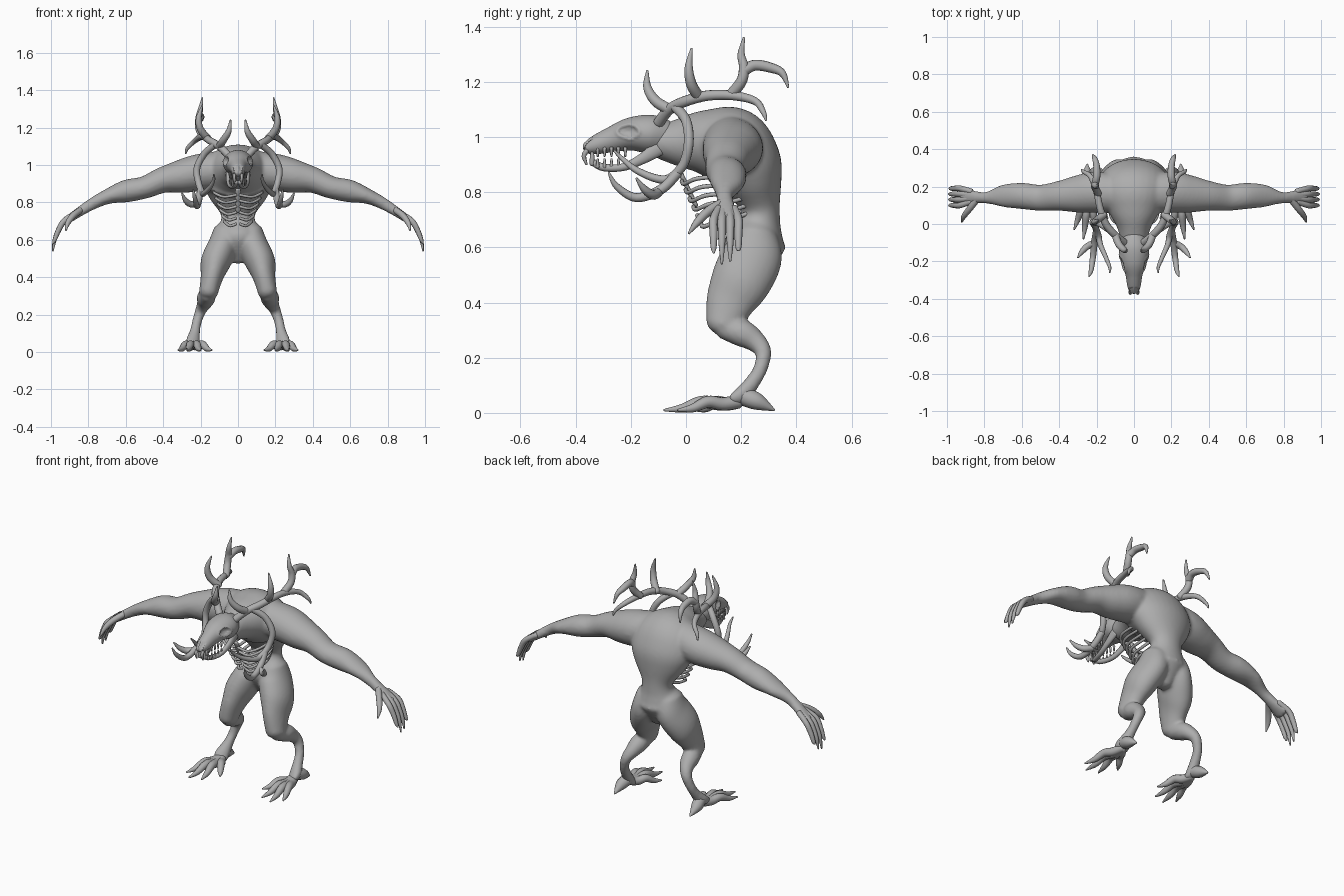
import bpy, bmesh, math
from mathutils import Vector

cube = bpy.data.objects.get("Cube")
if cube:
    bpy.data.objects.remove(cube)

grey = (0.42, 0.42, 0.42, 1)
skin = bpy.data.materials.new("grey_skin")
skin.use_nodes = True
skin.diffuse_color = grey
skin.node_tree.nodes["Principled BSDF"].inputs["Base Color"].default_value = grey

X, Y = Vector((1, 0, 0)), Vector((0, 1, 0))


def spline(points, steps):
    """Smooth curve through points carrying (x, y, z, half width, half depth)."""
    padded = [points[0]] + points + [points[-1]]
    curve = []
    for quad in zip(padded, padded[1:], padded[2:], padded[3:]):
        for step in range(steps):
            t = step / steps
            curve.append([b + 0.5 * t * (c - a + t * (2 * a - 5 * b + 4 * c - d + t * (3 * (b - c) + d - a)))
                          for a, b, c, d in zip(*quad)])
    return curve + [list(points[-1])]


def loft(bm, points, side=1, ref=X, segs=16, steps=6):
    """Closed tube of elliptical rings with domed ends."""
    points = [(p[0] * side, *p[1:], *([p[3]] if len(p) == 4 else [])) for p in points]
    path = spline(points, steps)
    centres = [Vector(p[:3]) for p in path]
    last = len(path) - 1
    across, rings, poles = ref, [], []

    def ring(centre, u, n, a, b):
        angles = [math.tau * i / segs for i in range(segs)]
        rings.append([bm.verts.new(centre + u * a * math.cos(t) + n * b * math.sin(t)) for t in angles])

    for i, (centre, p) in enumerate(zip(centres, path)):
        along = (centres[min(i + 1, last)] - centres[max(i - 1, 0)]).normalized()
        if i == 0 and abs(along.dot(across)) > 0.9:
            across = Y if ref == X else X
        across = (across - along * across.dot(along)).normalized()
        normal = along.cross(across)
        a, b = p[3], p[4]
        dome = along * min(a, b)
        if i == 0:
            poles.append(bm.verts.new(centre - dome * 0.6))
            ring(centre - dome * 0.4, across, normal, a * 0.7, b * 0.7)
        ring(centre, across, normal, a, b)
        if i == last:
            ring(centre + dome * 0.4, across, normal, a * 0.7, b * 0.7)
            poles.append(bm.verts.new(centre + dome * 0.6))
    for i in range(segs):
        j = (i + 1) % segs
        for low, high in zip(rings, rings[1:]):
            bm.faces.new((low[i], low[j], high[j], high[i]))
        bm.faces.new((poles[0], rings[0][j], rings[0][i]))
        bm.faces.new((poles[1], rings[-1][i], rings[-1][j]))


def horn(points, radius):
    """Round path that tapers to a point at its last position."""
    end = len(points) - 1
    return [(*p, radius * (1 - (i / end) ** 3) + 0.004) for i, p in enumerate(points)]


def finish(bm, name):
    bmesh.ops.recalc_face_normals(bm, faces=bm.faces)
    for face in bm.faces:
        face.smooth = True
    mesh = bpy.data.meshes.new(name)
    bm.to_mesh(mesh)
    bm.free()
    mesh.materials.append(skin)
    obj = bpy.data.objects.new(name, mesh)
    bpy.context.scene.collection.objects.link(obj)
    return obj


def tubes(name, paths, sides=(1, -1), **options):
    bm = bmesh.new()
    for side in sides:
        for path in paths:
            loft(bm, path, side, **options)
    return finish(bm, name)


# Body: spine, arms and legs fused into one skin
spine = [(0, -.1, .98, .07, .06), (0, -.02, .98, .09, .09), (0, .07, .98, .14, .12),
         (0, .16, .96, .19, .15), (0, .22, .9, .19, .13), (0, .25, .82, .15, .1),
         (0, .27, .73, .09, .07), (0, .26, .66, .11, .09), (0, .25, .6, .12, .11),
         (0, .25, .5, .05, .05)]
arm = [(.06, .16, .98, .1, .1), (.2, .17, .96, .11, .1), (.3, .16, .94, .1, .09),
       (.4, .15, .92, .08, .07), (.5, .14, .88, .07, .06), (.6, .15, .86, .07, .06),
       (.7, .15, .83, .06, .04), (.8, .14, .78, .03, .03), (.92, .15, .7, .05, .02)]
thigh = [(.06, .25, .65, .07, .08), (.08, .24, .57, .08, .11), (.12, .2, .48, .08, .11),
         (.14, .16, .4, .06, .09), (.16, .13, .31, .05, .06)]
shin = [(.16, .13, .31, .04), (.17, .2, .29, .05), (.18, .25, .26, .04), (.2, .28, .22, .03),
        (.22, .27, .16, .026), (.23, .24, .11, .028), (.24, .2, .06, .04, .03), (.24, .17, .04, .04, .02)]
body_bm = bmesh.new()
loft(body_bm, spine, segs=32)
for side in (1, -1):
    loft(body_bm, arm, side, ref=Y, segs=24)
    loft(body_bm, thigh, side, segs=24)
    loft(body_bm, shin, side, segs=20)
body = finish(body_bm, "body")
fuse = body.modifiers.new("fuse", 'REMESH')
fuse.mode = 'VOXEL'
fuse.voxel_size = 0.009
fuse.use_smooth_shade = True
soften = body.modifiers.new("soften", 'SMOOTH')
soften.factor = 0.5
soften.iterations = 8

# Hands: four long clawed fingers and a thumb
digits = [horn([(.84, .13, .76), (.88, .08, .73), (.91, .04, .69), (.92, .01, .65)], .014)]
for y, tip in ((.1, .58), (.13, .54), (.16, .55), (.19, .59)):
    knuckle = .06 + y * .6
    digits.append(horn([(.87, knuckle, .74), (.93, y, .7), (.96, y, .65), (.98, y, .6), (.99, y, tip)], .012))
tubes("fingers", digits, segs=10)

# Feet: splayed clawed toes and a heel spur
ankle = Vector((.24, .19, .04))
toes = [horn([(.24, .21, .06), (.25, .26, .04), (.25, .32, .01)], .03)]
for x, y in ((.32, -.03), (.27, -.08), (.2, -.06), (.14, .03)):
    toe = [ankle.lerp(Vector((x, y, .01)), i / 4) for i in range(5)]
    toe[2].z += .015
    toes.append(horn(toe, .02))
tubes("toes", toes, segs=12)

# Skull with dented eye sockets and nostrils
skull = bmesh.new()
loft(skull, [(0, -.07, 1, .06, .06), (0, -.13, 1.01, .08, .07), (0, -.2, 1.01, .07, .06),
             (0, -.27, .99, .046, .046), (0, -.33, .97, .036, .034), (0, -.36, .96, .026, .022)],
     segs=48, steps=12)
for vert in skull.verts:
    x, y, z = vert.co
    socket = math.hypot((y + .21) / .034, (z - 1.02) / .02)
    if socket < 1:
        vert.co.x *= .62 + .2 * socket
    elif socket < 1.4:
        vert.co.x *= 1.06
    if y < -.34 and z > .96 and .006 < abs(x) < .022:
        vert.co.z -= .01
finish(skull, "skull")

# Lower jaw: two branches converging on the chin
tubes("lower_jaw", [[(.05, -.1, .96, .016, .03), (.05, -.16, .92, .014, .02), (.04, -.23, .89, .014),
                     (.02, -.3, .89, .014), (.01, -.34, .91, .012)]], segs=14)

# Teeth: front fangs and a row along each jaw
teeth = [horn([(.02, -.36, .95), (.02, -.37, .93), (.02, -.36, .9)], .005),
         horn([(.016, -.34, .9), (.017, -.34, .93), (.016, -.34, .95)], .005)]
for i in range(5):
    x, y = .028 + i * .004, -.32 + i * .025
    teeth.append(horn([(x, y, .96), (x, y, .93)], .003))
    teeth.append(horn([(x, y, .89), (x, y, .92)], .003))
tubes("teeth", teeth, segs=8, steps=3)

# Antlers: main beam with upright tines
beam = [(.05, -.1, 1.05), (.1, -.06, 1.1), (.15, 0, 1.13), (.18, .08, 1.15),
        (.2, .17, 1.15), (.23, .25, 1.13), (.27, .28, 1.09), (.28, .29, 1.06)]
rear_tine = [(.19, .16, 1.15), (.21, .2, 1.2), (.21, .21, 1.25), (.2, .2, 1.3), (.19, .21, 1.36)]
rear_fork = [(.21, .21, 1.24), (.2, .25, 1.26), (.2, .31, 1.25), (.21, .35, 1.23), (.22, .37, 1.18)]
middle_tine = [(.16, .05, 1.14), (.2, .02, 1.19), (.21, .01, 1.25), (.19, .02, 1.32)]
front_tine = [(.1, -.06, 1.1), (.08, -.11, 1.13), (.05, -.14, 1.18), (.04, -.14, 1.24)]
uprights = [horn(tine, .016) for tine in (beam, rear_tine, rear_fork, middle_tine, front_tine)]
tubes("upper_antlers", uprights, segs=12)

# Antlers: drooping branch that forks beside the jaw
droop = [(.12, -.04, 1.11), (.18, 0, 1.06), (.22, .01, .98), (.21, -.01, .9), (.19, -.06, .85),
         (.18, -.11, .85), (.15, -.18, .88), (.13, -.23, .92), (.13, -.26, .95)]
low_fork = [(.2, -.03, .87), (.21, -.09, .81), (.22, -.18, .78), (.23, -.25, .82), (.24, -.28, .87)]
side_fork = [(.21, -.1, .8), (.25, -.12, .79), (.28, -.15, .81), (.3, -.18, .85)]
tubes("lower_antlers", [horn(tine, .014) for tine in (droop, low_fork, side_fork)], segs=12)

# Rib cage: curved ribs meeting a knobbly breastbone
ribs = []
for i in range(6):
    t = i / 5
    width, front, z = .125 - .055 * t, .07 * t - .015, .85 - .155 * t
    ribs.append([(x, y, z + rise, .008) for x, y, rise in (
        (.01, front, -.01), (width * .6, front + .01, -.02), (width, front + .06, 0),
        (width, .17, .01), (width * .8, .23, .03))])
tubes("ribs", ribs, segs=8)
breastbone = [(0, .007 * i - .02, .87 - .015 * i, .013 + .004 * (i % 2), .009) for i in range(9)]
tubes("breastbone", [breastbone], sides=(1,), segs=10, steps=3)
